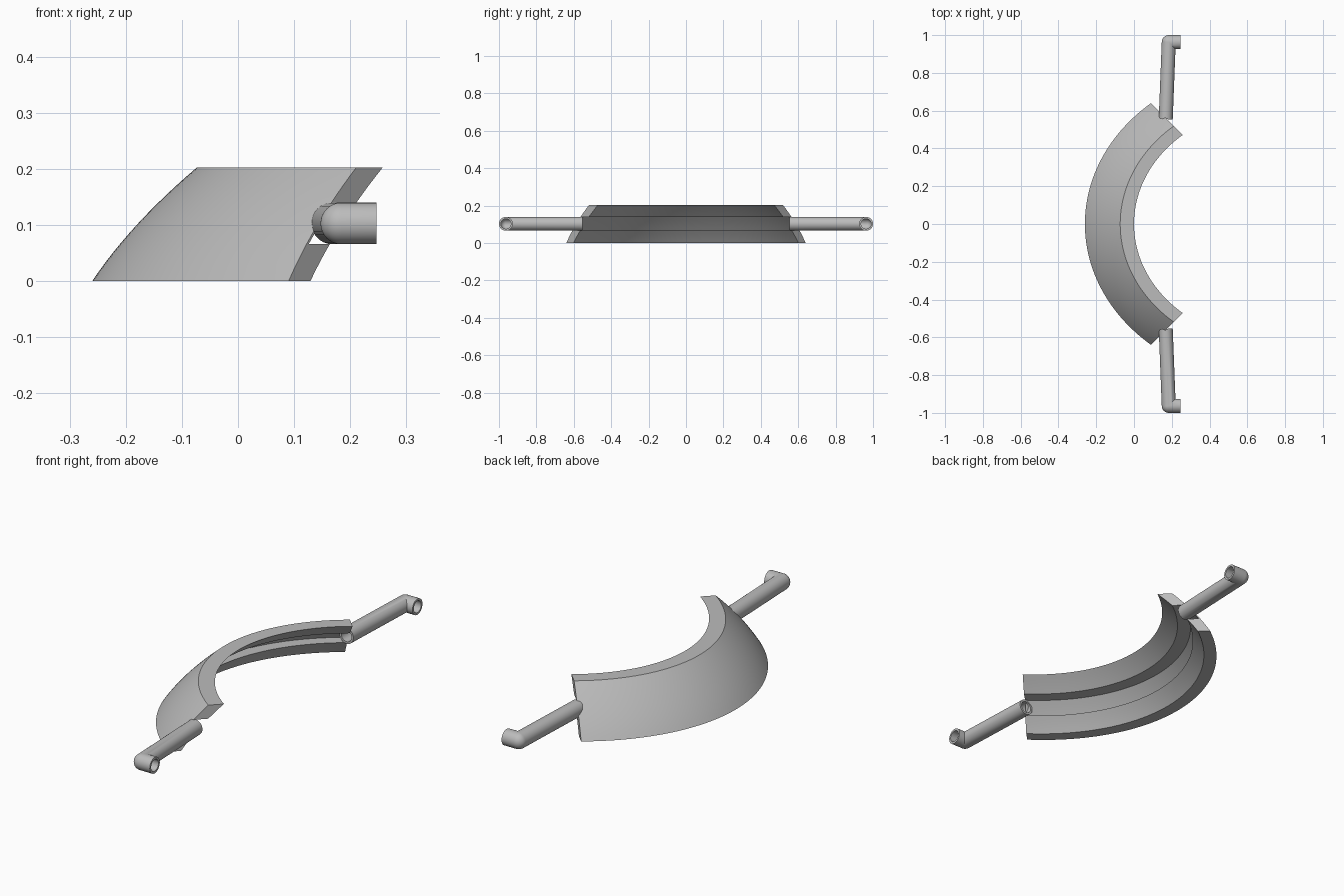
import bpy
import bmesh
from math import sin, cos, pi, atan2, radians
from mathutils import Vector

cube = bpy.data.objects.get("Cube")
if cube:
    bpy.data.objects.remove(cube, do_unlink=True)

# One plain grey for everything
grey = bpy.data.materials.new("plain_grey")
grey.use_nodes = True
colour = (0.5, 0.5, 0.5, 1)
grey.diffuse_color = colour
grey.node_tree.nodes["Principled BSDF"].inputs["Base Color"].default_value = colour

HEIGHT = 0.203
CENTRE_X = 0.73
Y_SCALE = 0.847
MID_Z = 0.103


def finish(name, bm):
    bmesh.ops.remove_doubles(bm, verts=bm.verts, dist=0.00005)
    bmesh.ops.recalc_face_normals(bm, faces=bm.faces)
    mesh = bpy.data.meshes.new(name)
    bm.to_mesh(mesh)
    bm.free()
    mesh.materials.append(grey)
    obj = bpy.data.objects.new(name, mesh)
    bpy.context.collection.objects.link(obj)
    bpy.ops.object.select_all(action='DESELECT')
    obj.select_set(True)
    bpy.context.view_layer.objects.active = obj
    bpy.ops.object.shade_smooth_by_angle(angle=radians(30))
    return obj


def bridge(bm, a, b):
    n = len(a)
    for i in range(n):
        j = (i + 1) % n
        bm.faces.new((a[i], a[j], b[j], b[i]))


# Curved band: sloping wall with a deep groove along the inside
def outer(z):
    t = z / HEIGHT
    return 0.99 - 0.187 * t + 0.052 * t * (1 - t)


def inner(z):
    return outer(z) - 0.06 - 0.013 * z / HEIGHT


def span(a, b, steps):
    return [a + (b - a) * i / steps for i in range(steps + 1)]


groove_low, groove_high, skin = 0.066, 0.14, 0.006
profile = [(outer(z), z) for z in span(0, HEIGHT, 12)]
profile += [(inner(z), z) for z in span(HEIGHT, groove_high, 4)]
profile += [(outer(z) - skin, z) for z in span(groove_high, groove_low, 4)]
profile += [(inner(z), z) for z in span(groove_low, 0, 4)]

bm = bmesh.new()
end = atan2(1, Y_SCALE)
rings = []
for angle in span(-end, end, 64):
    rings.append([bm.verts.new((CENTRE_X - r * cos(angle),
                                Y_SCALE * r * sin(angle), z))
                  for r, z in profile])
for a, b in zip(rings, rings[1:]):
    bridge(bm, a, b)
bm.faces.new(rings[0])
bm.faces.new(rings[-1])
finish("curved_band", bm)


# Hollow arms: straight tube, ball-cornered elbow, short open stub
def tube_rings(bm, radius, side, sides=32):
    start = Vector((0.168, 0.555))
    corner = Vector((0.184, 0.963))
    tip = Vector((0.247, 0.963))
    d = (corner - start).normalized()
    n1, n2 = Vector((-d.y, d.x)), Vector((0, 1))
    mitre = (n1 + n2) / (1 + n1.dot(n2))
    a1, a2 = atan2(n1.y, n1.x), pi / 2
    stations = [(start, n1, n1)]
    for a in span(a1, a2, 10):
        stations.append((corner, Vector((cos(a), sin(a))), mitre))
    stations.append((tip, n2, n2))
    result = []
    for point, out_dir, in_dir in stations:
        ring = []
        for i in range(sides):
            a = 2 * pi * i / sides
            u = radius * cos(a)
            p = point + u * (out_dir if u > 0 else in_dir)
            ring.append(bm.verts.new((p.x, side * p.y, MID_Z + radius * sin(a))))
        result.append(ring)
    return result


def skin_rings(bm, rings):
    for a, b in zip(rings, rings[1:]):
        for i in range(len(a)):
            j = (i + 1) % len(a)
            quad = (a[i], a[j], b[j], b[i])
            # the inside of the bend stays on the mitre line
            if (a[i].co - b[i].co).length > 1e-6 or (a[j].co - b[j].co).length > 1e-6:
                bm.faces.new(quad)


for name, side in (("left_side_arm", 1), ("right_side_arm", -1)):
    bm = bmesh.new()
    outside = tube_rings(bm, 0.037, side)
    bore = tube_rings(bm, 0.027, side)
    skin_rings(bm, outside)
    skin_rings(bm, bore)
    bridge(bm, outside[0], bore[0])
    bridge(bm, outside[-1], bore[-1])
    finish(name, bm)
